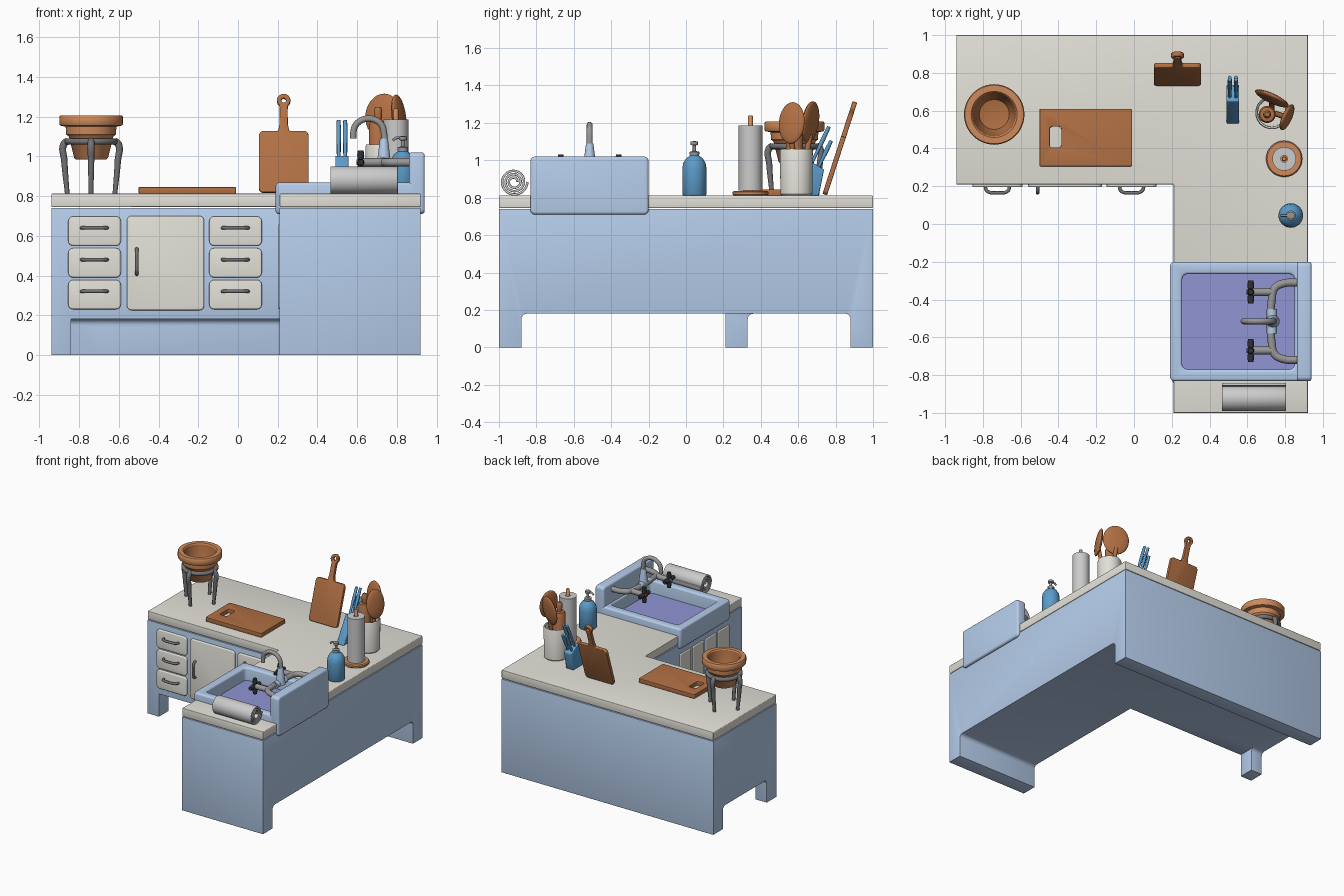
import bpy, bmesh, math
from mathutils import Vector, Matrix
from math import sin, cos, pi, radians

if "Cube" in bpy.data.objects:
    bpy.data.objects.remove(bpy.data.objects["Cube"])

def mat(name, *rgb):
    m = bpy.data.materials.new(name)
    m.diffuse_color = [(c / 255) ** 2.2 for c in rgb] + [1]
    m.use_nodes = True
    m.node_tree.nodes["Principled BSDF"].inputs["Base Color"].default_value = m.diffuse_color
    return m

BLUE, STONE, WOOD = mat("blue", 180, 204, 235), mat("stone", 226, 224, 215), mat("wood", 176, 112, 70)
TERRA, DARK, BLACK = mat("clay", 205, 138, 92), mat("iron", 115, 115, 118), mat("black", 50, 52, 56)
STEEL, WATER, TEAL = mat("steel", 150, 150, 150), mat("water", 142, 148, 210), mat("teal", 92, 154, 200)
PAPER, RED = mat("paper", 205, 205, 205), mat("red", 190, 60, 50)

def finish(o, m, bevel=0, seg=3, cutters=()):
    for c in cutters:
        b = o.modifiers.new("cut", 'BOOLEAN'); b.operation = 'DIFFERENCE'; b.object = c; b.solver = 'EXACT'
    if bevel:
        b = o.modifiers.new("bevel", 'BEVEL'); b.width = bevel; b.segments = seg
        b.limit_method = 'ANGLE'; b.angle_limit = radians(50)
    bpy.ops.object.select_all(action='DESELECT')
    bpy.context.view_layer.objects.active = o
    o.select_set(True)
    bpy.ops.object.convert(target='MESH')
    o = bpy.context.object
    bpy.ops.object.shade_smooth_by_angle(angle=radians(40))
    o.data.materials.clear()
    if m: o.data.materials.append(m)
    for c in cutters: bpy.data.objects.remove(c)
    return o

def from_bm(name, bm, m, bevel=0, seg=3, cutters=()):
    bmesh.ops.recalc_face_normals(bm, faces=bm.faces)
    me = bpy.data.meshes.new(name); bm.to_mesh(me); bm.free()
    o = bpy.data.objects.new(name, me); bpy.context.collection.objects.link(o)
    return finish(o, m, bevel, seg, cutters)

def prism(name, pts, axis, lo, hi, m=None, bevel=0, cutters=()):
    put = {'x': lambda a, b, h: (h, a, b), 'y': lambda a, b, h: (a, h, b), 'z': lambda a, b, h: (a, b, h)}[axis]
    bm = bmesh.new()
    f = bm.faces.new([bm.verts.new(put(a, b, lo)) for a, b in pts])
    r = bmesh.ops.extrude_face_region(bm, geom=[f])
    d = Vector(put(0, 0, hi - lo))
    bmesh.ops.translate(bm, verts=[v for v in r['geom'] if isinstance(v, bmesh.types.BMVert)], vec=d)
    return from_bm(name, bm, m, bevel, 3, cutters)

def rrect(a0, a1, b0, b1, r=0, n=5):
    if not r: return [(a0, b0), (a1, b0), (a1, b1), (a0, b1)]
    cs = [(a1 - r, b1 - r), (a0 + r, b1 - r), (a0 + r, b0 + r), (a1 - r, b0 + r)]
    return [(cx + r * cos((q + i / n) * pi / 2), cy + r * sin((q + i / n) * pi / 2))
            for q, (cx, cy) in enumerate(cs) for i in range(n + 1)]

def lathe(name, prof, x, y, m, n=40):
    bm = bmesh.new()
    vs = [bm.verts.new((x + r, y, z)) for r, z in prof]
    es = [bm.edges.new(p) for p in zip(vs, vs[1:])]
    bmesh.ops.spin(bm, geom=vs + es, cent=(x, y, 0), axis=(0, 0, 1), angle=2 * pi, steps=n)
    bmesh.ops.remove_doubles(bm, verts=bm.verts, dist=1e-5)
    return from_bm(name, bm, m)

def tube(name, pts, r, m, smooth=True, cyclic=False, taper=None):
    cu = bpy.data.curves.new(name, 'CURVE'); cu.dimensions = '3D'
    cu.bevel_depth = r; cu.bevel_resolution = 4; cu.use_fill_caps = True; cu.resolution_u = 8
    s = cu.splines.new('BEZIER'); s.bezier_points.add(len(pts) - 1); s.use_cyclic_u = cyclic
    for i, (b, p) in enumerate(zip(s.bezier_points, pts)):
        b.co = p; b.handle_left_type = b.handle_right_type = 'AUTO' if smooth else 'VECTOR'
        if taper: b.radius = taper[i]
    o = bpy.data.objects.new(name, cu); bpy.context.collection.objects.link(o)
    return finish(o, m)

def ball(name, loc, size, m, rot=Matrix()):
    bm = bmesh.new()
    bmesh.ops.create_uvsphere(bm, u_segments=24, v_segments=16, radius=1,
                              matrix=Matrix.Translation(loc) @ rot @ Matrix.Diagonal((*size, 1)))
    return from_bm(name, bm, m)

# L-shaped cabinet, hollowed at the floor to leave feet and panels
L = [(-.94, .21), (.21, .21), (.21, -1), (.92, -1), (.92, 1), (-.94, 1)]
cut_a = prism("cut_a", rrect(-.88, .88, -.3, .18, .03), 'x', -.84, 1.1)
cut_b = prism("cut_b", rrect(.33, .88, -.3, .18, .03), 'x', -1.1, -.7)
prism("cabinet", L, 'z', 0, .74, BLUE, .012, (cut_a, cut_b))

# Worktop with the sink opening
hole = prism("hole", rrect(.22, .9, -.8, -.23), 'z', .6, 1)
prism("worktop", L, 'z', .745, .812, STONE, .01, (hole,))

# Drawers, door and iron handles
def handle(name, c, d):
    c, d = Vector(c), Vector(d)
    out = Vector((0, -1, 0))
    tube(name, [c - d, c - d * .85 + out * .025, c + out * .035, c + d * .85 + out * .025, c + d], .009, DARK)
for x0 in (-.855, -.145):
    for z0 in (.23, .39, .55):
        prism("drawer", rrect(x0, x0 + .265, z0, z0 + .148, .025), 'y', .195, .23, STONE, .007)
        handle("drawer_handle", (x0 + .132, .2, z0 + .09), (.065, 0, 0))
prism("door", rrect(-.56, -.17, .225, .7, .025), 'y', .195, .23, STONE, .007)
handle("door_handle", (-.51, .2, .47), (0, 0, .065))

# Slatted panel under the sink
for i in range(4):
    y = -.84 + i * .16
    prism("sink_slat", rrect(y, y + .14, .23, .66, .015), 'x', .203, .23, STONE, .007)

# Sink, splash back and water
basin = prism("basin", rrect(.255, .85, -.77, -.265, .03), 'z', .745, 1)
prism("sink", rrect(.19, .9, -.832, -.2, .025), 'z', .71, .868, BLUE, .014, (basin,))
prism("splash_back", rrect(-.832, -.2, .71, 1.02, .025), 'x', .862, .94, BLUE, .014)
prism("water", rrect(.25, .86, -.775, -.26), 'z', .75, .768, WATER)

# Tap: wall bow, spout, cross handles
ym = -.515
tube("tap_bow", [(.87, ym - .205, .97), (.79, ym - .2, .97), (.745, ym - .175, .97), (.73, ym - .12, .97),
     (.73, ym + .12, .97), (.745, ym + .175, .97), (.79, ym + .2, .97), (.87, ym + .205, .97)], .021, STEEL)
tube("tap_spout", [(.735, ym, .97), (.735, ym, 1.12)] + [(.658 + .077 * cos(a * pi / 6), ym, 1.12 + .07 * sin(a * pi / 6))
     for a in range(1, 7)] + [(.58, ym, 1.09)], .016, STEEL)
tube("tap_sleeve", [(.73, ym - .065, .97), (.73, ym + .065, .97)], .027, BLUE, False)
lathe("tap_collar", [(0, .96), (.036, .96), (.03, 1.01), (.021, 1.08), (.019, 1.09), (0, 1.09)], .735, ym, BLUE, 24)
for s, cap in ((1, RED), (-1, TEAL)):
    y = ym + s * .155
    tube("tap_valve", [(.73, y, .97), (.63, y, .97)], .021, STEEL, False)
    for d in ((0, .06, 0), (0, 0, .06)):
        c, d = Vector((.618, y, .97)), Vector(d)
        tube("tap_handle", [c - d, c - d * .6, c, c + d * .6, c + d], .018, BLACK, False, False, (.8, 1, .7, 1, .8))
    tube("tap_cap", [(.625, y, .97), (.596, y, .97)], .014, cap, False)

# Rolled towel: spiral strip swept along x
bm = bmesh.new()
N = 100
ring = [(r * cos(a), r * sin(a)) for a, r in ((i / N * 6 * pi, .018 + .054 * i / N) for i in range(N + 1))]
rows = [[bm.verts.new((x, -.92 + a, .885 + b)) for a, b in ring] for x in (.465, .805)]
for i in range(N):
    bm.faces.new((rows[0][i], rows[0][i + 1], rows[1][i + 1], rows[1][i]))
me = bpy.data.meshes.new("rolled_towel"); bm.to_mesh(me); bm.free()
o = bpy.data.objects.new("rolled_towel", me); bpy.context.collection.objects.link(o)
sol = o.modifiers.new("thick", 'SOLIDIFY'); sol.thickness = .013; sol.offset = 0
finish(o, PAPER, .004, 2)

# Soap bottle with pump
sx, sy = .83, .045
lathe("soap_bottle", [(0, .812), (.06, .812), (.065, .82), (.065, .955), (.06, .985), (.045, 1.01), (.025, 1.025),
      (.022, 1.04), (0, 1.04)], sx, sy, TEAL)
lathe("soap_pump", [(0, 1.03), (.026, 1.03), (.026, 1.045), (.009, 1.05), (.009, 1.08), (.02, 1.083), (.02, 1.1),
      (0, 1.103)], sx, sy, STEEL, 24)
tube("soap_nozzle", [(sx, sy, 1.092), (sx - .035, sy, 1.092), (sx - .05, sy, 1.08)], .007, STEEL)

# Paper roll on a wooden stand
px, py = .795, .345
lathe("roll_stand_base", [(0, .812), (.09, .812), (.096, .818), (.096, .83), (.09, .837), (0, .837)], px, py, TERRA)
lathe("paper_roll", [(.018, .838), (.063, .838), (.063, 1.187), (.018, 1.187), (.018, .838)], px, py, PAPER)
lathe("roll_stand_rod", [(0, .83), (.013, .83), (.013, 1.235), (.009, 1.24), (0, 1.24)], px, py, TERRA, 20)

# Crock with spoons and a rolling pin
cx, cy = .73, .59
lathe("crock", [(0, .812), (.078, .812), (.085, .82), (.088, 1.05), (.084, 1.06), (.076, 1.055), (.073, .84), (0, .84)],
      cx, cy, STONE)
lathe("rolling_pin", [(0, .845), (.045, .845), (.045, 1.16), (.038, 1.175), (.018, 1.178), (.021, 1.21), (.02, 1.24),
      (.012, 1.25), (0, 1.25)], .705, .58, WOOD, 28)
for c, w, ang in (((.73, .665, 1.205), .098, -25), ((.81, .565, 1.2), .075, 66)):
    ball("spoon_head", c, (w, .022, .112), WOOD, Matrix.Rotation(radians(ang), 4, 'Z') @ Matrix.Rotation(radians(-8), 4, 'X'))
    tube("spoon_handle", [(cx + (c[0] - cx) * .3, cy + (c[1] - cy) * .3, .86), (c[0], c[1], 1.14)], .015, WOOD, False)

# Knife block
prism("knife_block", [(.53, .812), (.71, .812), (.738, .95), (.65, 1.005)], 'x', .49, .557, TEAL, .006)
for x in (.507, .54):
    for y0, z0, k in ((.67, .98, 1), (.705, .955, .75)):
        d = Vector((0, .095, .2)) * k
        p = Vector((x, y0, z0))
        tube("knife_handle", [p, p + d * .3, p + d * .6, p + d], .011, TEAL, False, False, (.8, .8, 1.1, .9))

# Leaning chopping board with round-ended handle
out = rrect(.105, .355, 0, .325, .025)
top = [(.258, .325), (.251, .36), (.25, .44)] + [(.23 + .034 * cos(a), .487 + .034 * sin(a))
       for a in (radians(-50 + i * 20) for i in range(15))] + [(.21, .44), (.209, .36), (.202, .325)]
pts = out[:6] + [(.275, .325)] + top + [(.185, .325)] + out[6:]
eye = prism("eye", [(.23 + .012 * cos(i * pi / 8), .487 + .012 * sin(i * pi / 8)) for i in range(16)], 'y', -.1, .1)
o = prism("leaning_board", pts, 'y', -.013, .013, WOOD, .005, (eye,))
o.matrix_world = Matrix.Translation((0, .742, .817)) @ Matrix.Rotation(radians(-18), 4, 'X')

# Flat chopping board
slot = prism("slot", rrect(-.445, -.385, .405, .515, .012), 'z', .7, 1)
prism("flat_board", rrect(-.5, -.01, .305, .61, .008), 'z', .812, .845, WOOD, .005, (slot,))

# Clay bowl on a four-legged iron stand
bx, by = -.74, .58
lathe("clay_bowl", [(0, .985), (.078, .985), (.085, .992), (.112, 1.1), (.125, 1.11), (.128, 1.15), (.155, 1.155),
      (.16, 1.162), (.16, 1.2), (.155, 1.207), (.122, 1.207), (.115, 1.2), (.105, 1.13), (.08, 1.07), (0, 1.055)],
      bx, by, TERRA, 48)
lathe("bowl_hollow", [(0, 1.059), (.079, 1.073), (.104, 1.132), (.1145, 1.2)], bx, by, WOOD, 48)
tube("stand_ring", [(bx + .118 * cos(i * pi / 4), by + .118 * sin(i * pi / 4), 1.075) for i in range(8)], .016, DARK, True, True)
for i in range(4):
    c, s = cos(i * pi / 2), sin(i * pi / 2)
    tube("stand_leg", [(bx + r * c, by + r * s, z) for r, z in ((.115, 1.08), (.138, 1.06), (.135, .98), (.12, .812))],
         .018, DARK, True, False, (1, 1, .9, .65))
